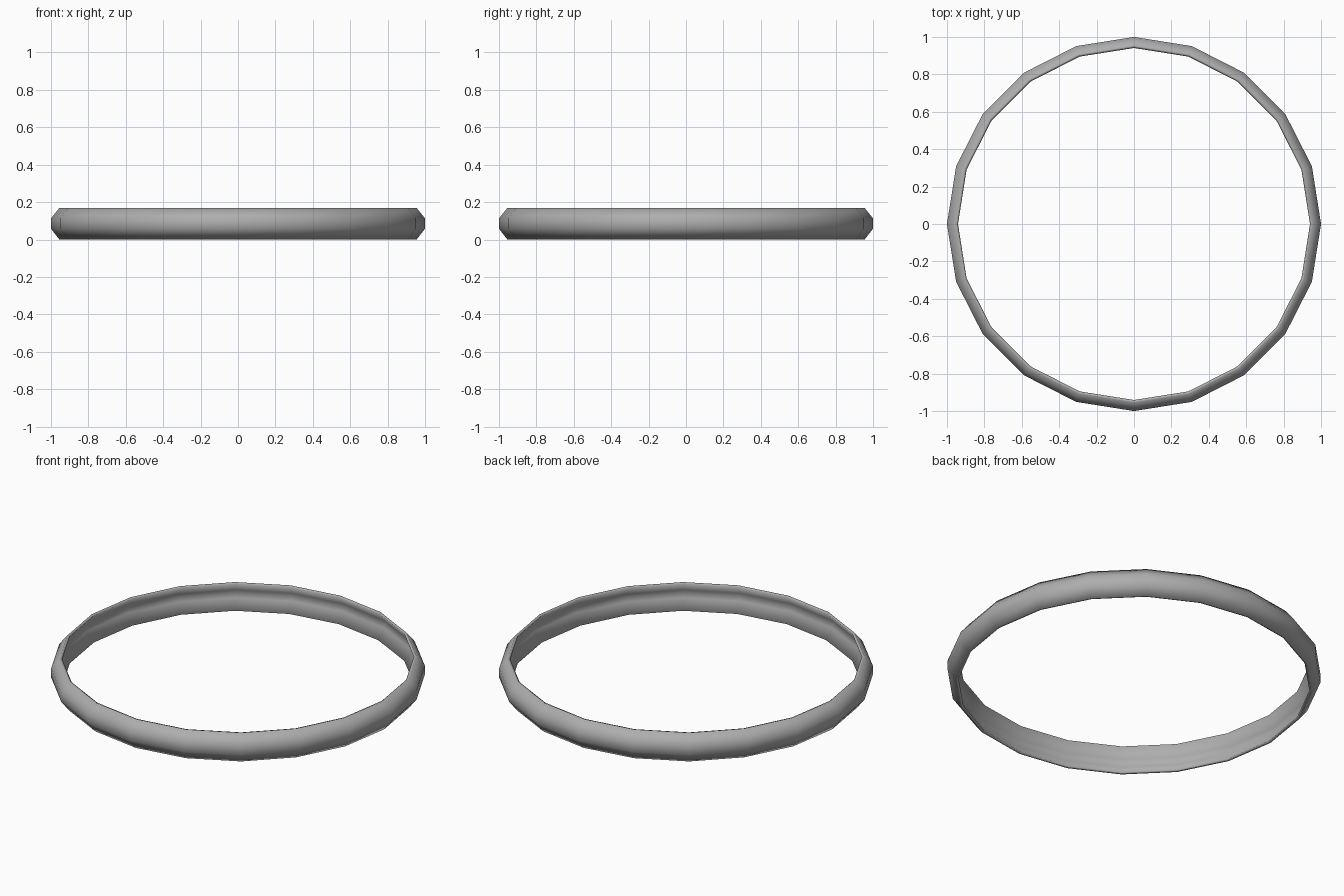
import bpy, bmesh, math

if "Cube" in bpy.data.objects:
    bpy.data.objects.remove(bpy.data.objects["Cube"])

SIDES = 20
# Closed cross-section (radius, height): bevelled outer wall, then the inner wall of the thin shell
outer = [(0.955, 0.002), (1.0, 0.058), (1.0, 0.113), (0.955, 0.169)]
inner = [(0.941, 0.165), (0.985, 0.109), (0.985, 0.062), (0.941, 0.006)]
outer[0] = (0.955, 0.0)
profile = outer + inner

# Sweep the cross-section around z
bm = bmesh.new()
rings = []
for i in range(SIDES):
    a = 2 * math.pi * i / SIDES
    rings.append([bm.verts.new((r * math.cos(a), r * math.sin(a), z)) for r, z in profile])
n = len(profile)
for i in range(SIDES):
    p, q = rings[i], rings[(i + 1) % SIDES]
    for j in range(n):
        k = (j + 1) % n
        bm.faces.new((p[j], q[j], q[k], p[k]))
bmesh.ops.recalc_face_normals(bm, faces=bm.faces)

# Ring band, smooth all the way round
mesh = bpy.data.meshes.new("ring_band")
bm.to_mesh(mesh)
bm.free()
mesh.shade_smooth()
band = bpy.data.objects.new("ring_band", mesh)
bpy.context.collection.objects.link(band)

# Dark grey metal
metal = bpy.data.materials.new("dark_grey")
metal.diffuse_color = (0.42, 0.42, 0.42, 1)
metal.use_nodes = True
metal.node_tree.nodes["Principled BSDF"].inputs["Base Color"].default_value = metal.diffuse_color
mesh.materials.append(metal)
